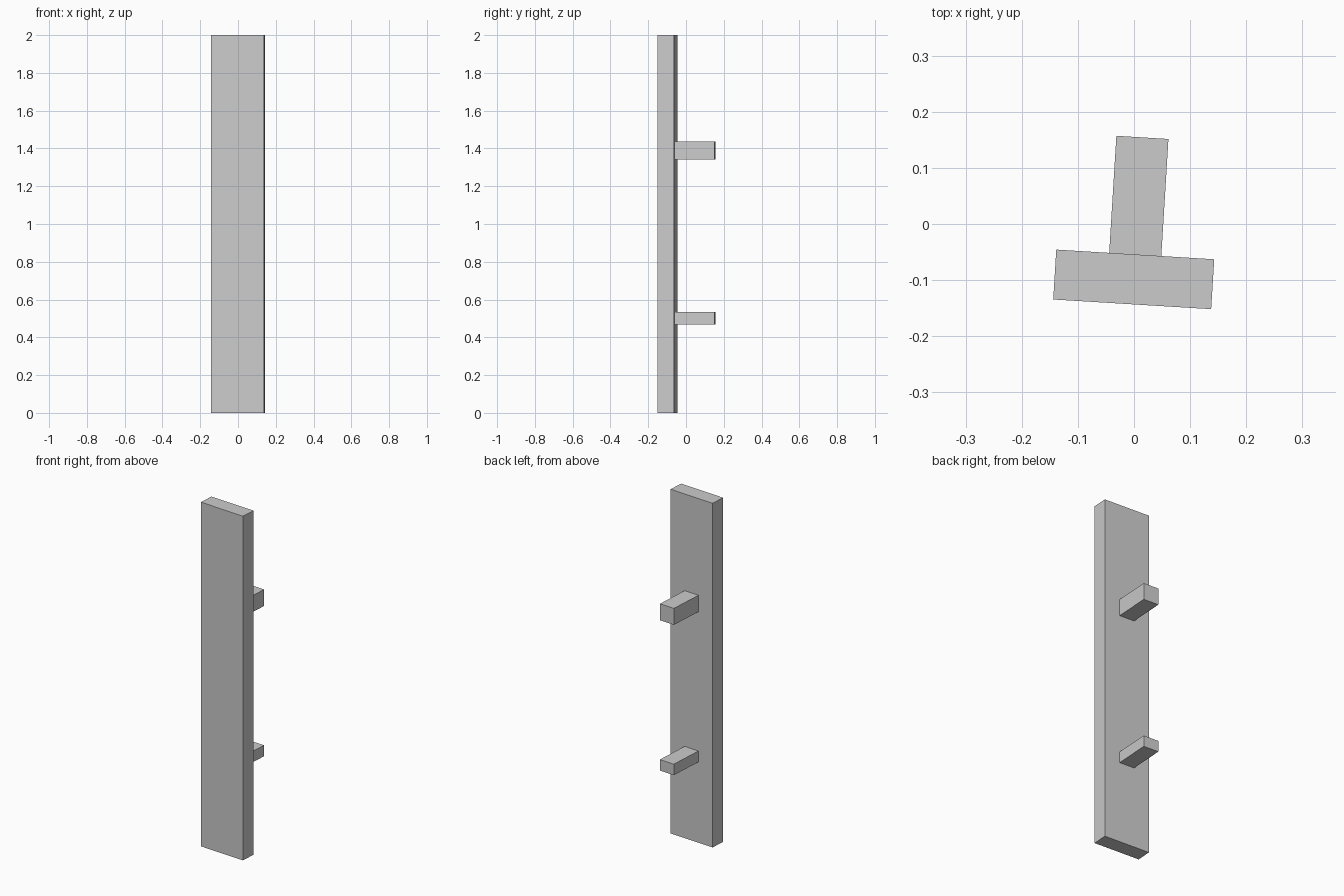
import bpy
from mathutils import Matrix, Vector
from math import radians

if "Cube" in bpy.data.objects:
    bpy.data.objects.remove(bpy.data.objects["Cube"])

TURN = Matrix.Rotation(radians(-3.5), 4, 'Z')   # whole handle is slightly turned
PLATE_CENTRE = Vector((-0.0005, -0.0987, 0))
PLATE_DEPTH = 0.089
ARM_DEPTH = 0.209


def box(name, size, y, z):
    """Box placed at distance y behind the plate centre, in the turned frame."""
    bpy.ops.mesh.primitive_cube_add(size=1)
    ob = bpy.context.object
    ob.name = name
    ob.data.transform(Matrix.Diagonal((*size, 1)))
    ob.location = PLATE_CENTRE + TURN @ Vector((0, y, z))
    ob.rotation_euler = TURN.to_euler()
    return ob


# Tall front plate
box("front_plate", (0.282, PLATE_DEPTH, 2.0), 0, 1.0)

# Two brackets projecting from the back of the plate
arm_y = (PLATE_DEPTH + ARM_DEPTH) / 2
for name, low, high in (("lower_bracket", 0.469, 0.533),
                        ("upper_bracket", 1.342, 1.438)):
    box(name, (0.093, ARM_DEPTH, high - low), arm_y, (low + high) / 2)
